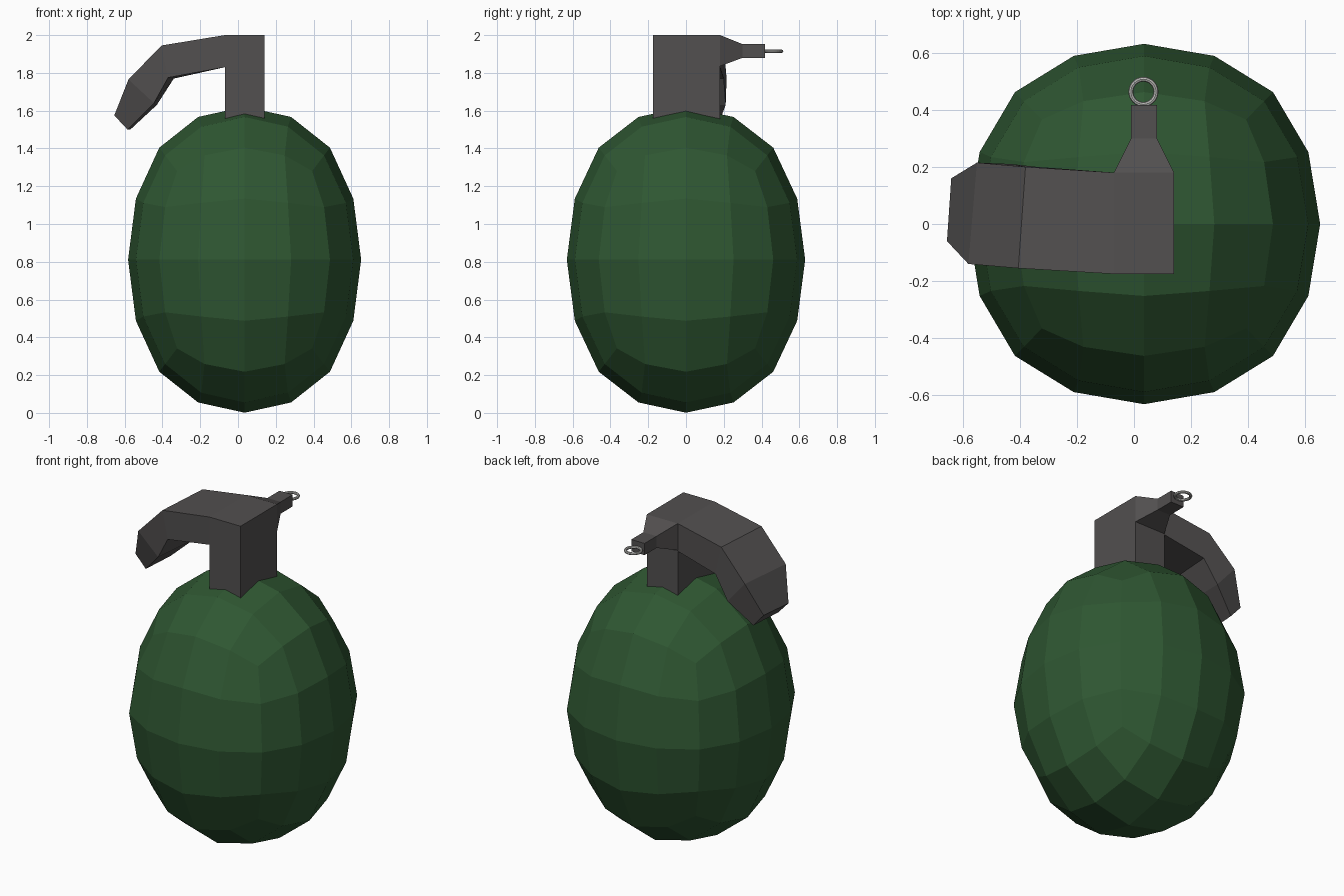
import bpy, bmesh

if "Cube" in bpy.data.objects:
    bpy.data.objects.remove(bpy.data.objects["Cube"])


def material(name, rgb):
    m = bpy.data.materials.new(name)
    m.diffuse_color = (*rgb, 1)
    m.use_nodes = True
    m.node_tree.nodes["Principled BSDF"].inputs["Base Color"].default_value = m.diffuse_color
    return m


green = material("green_paint", (0.028, 0.095, 0.032))
dark = material("dark_metal", (0.085, 0.08, 0.08))
steel = material("steel", (0.5, 0.5, 0.48))


def loft(name, rings, mat, cap_start=True):
    """Skin a run of four-point rings into a flat-faced solid."""
    bm = bmesh.new()
    vs = [[bm.verts.new(p) for p in r] for r in rings]
    for a, b in zip(vs, vs[1:]):
        for i in range(4):
            j = (i + 1) % 4
            bm.faces.new((a[i], a[j], b[j], b[i]))
    bm.faces.new(vs[-1])
    if cap_start:
        bm.faces.new(vs[0])
    bmesh.ops.recalc_face_normals(bm, faces=bm.faces)
    me = bpy.data.meshes.new(name)
    bm.to_mesh(me)
    bm.free()
    me.materials.append(mat)
    ob = bpy.data.objects.new(name, me)
    bpy.context.collection.objects.link(ob)
    return ob


def rect_xy(x0, x1, y0, y1, z):
    return [(x0, y0, z), (x1, y0, z), (x1, y1, z), (x0, y1, z)]


def rect_xz(x0, x1, z0, z1, y):
    return [(x0, y, z0), (x1, y, z0), (x1, y, z1), (x0, y, z1)]


# Body: twice-subdivided cube, stretched into an egg
k = 0.8785  # half-width of a +-1 cube after two subdivisions
bpy.ops.mesh.primitive_cube_add(size=2, location=(0.035, 0, 0.811))
body = bpy.context.object
body.name = "body"
body.scale = (0.617 / k, 0.631 / k, 0.81 / k)
sub = body.modifiers.new("round", "SUBSURF")
sub.levels = sub.render_levels = 2
sub.use_limit_surface = False
body.data.materials.append(green)

# Fuze block sunk into the top of the body
loft("fuze_block", [rect_xy(-0.07, 0.14, -0.175, 0.18, z) for z in (1.5, 2.0)], dark)

# Safety lever: bent, slightly skewed bar (top front, top back, bottom back, bottom front)
loft("safety_lever", [
    [(-0.07, -0.175, 2.0), (-0.07, 0.18, 2.0), (-0.07, 0.18, 1.83), (-0.07, -0.175, 1.83)],
    [(-0.405, -0.155, 1.945), (-0.38, 0.2, 1.945), (-0.34, 0.2, 1.77), (-0.37, -0.155, 1.775)],
    [(-0.58, -0.14, 1.765), (-0.55, 0.215, 1.77), (-0.43, 0.21, 1.63), (-0.445, -0.14, 1.64)],
    [(-0.655, -0.06, 1.575), (-0.64, 0.16, 1.58), (-0.57, 0.16, 1.5), (-0.585, -0.06, 1.5)],
], dark, cap_start=False)

# Tapered pin holder on the back of the block
loft("pin_holder", [
    rect_xz(-0.07, 0.14, 1.835, 2.0, 0.18),
    rect_xz(-0.01, 0.08, 1.88, 1.952, 0.30),
    rect_xz(-0.01, 0.08, 1.88, 1.952, 0.417),
], dark, cap_start=False)

# Pull ring
bpy.ops.mesh.primitive_torus_add(location=(0.033, 0.463, 1.915), major_radius=0.044,
                                 minor_radius=0.0085, major_segments=32, minor_segments=8)
ring = bpy.context.object
ring.name = "pull_ring"
ring.data.materials.append(steel)
